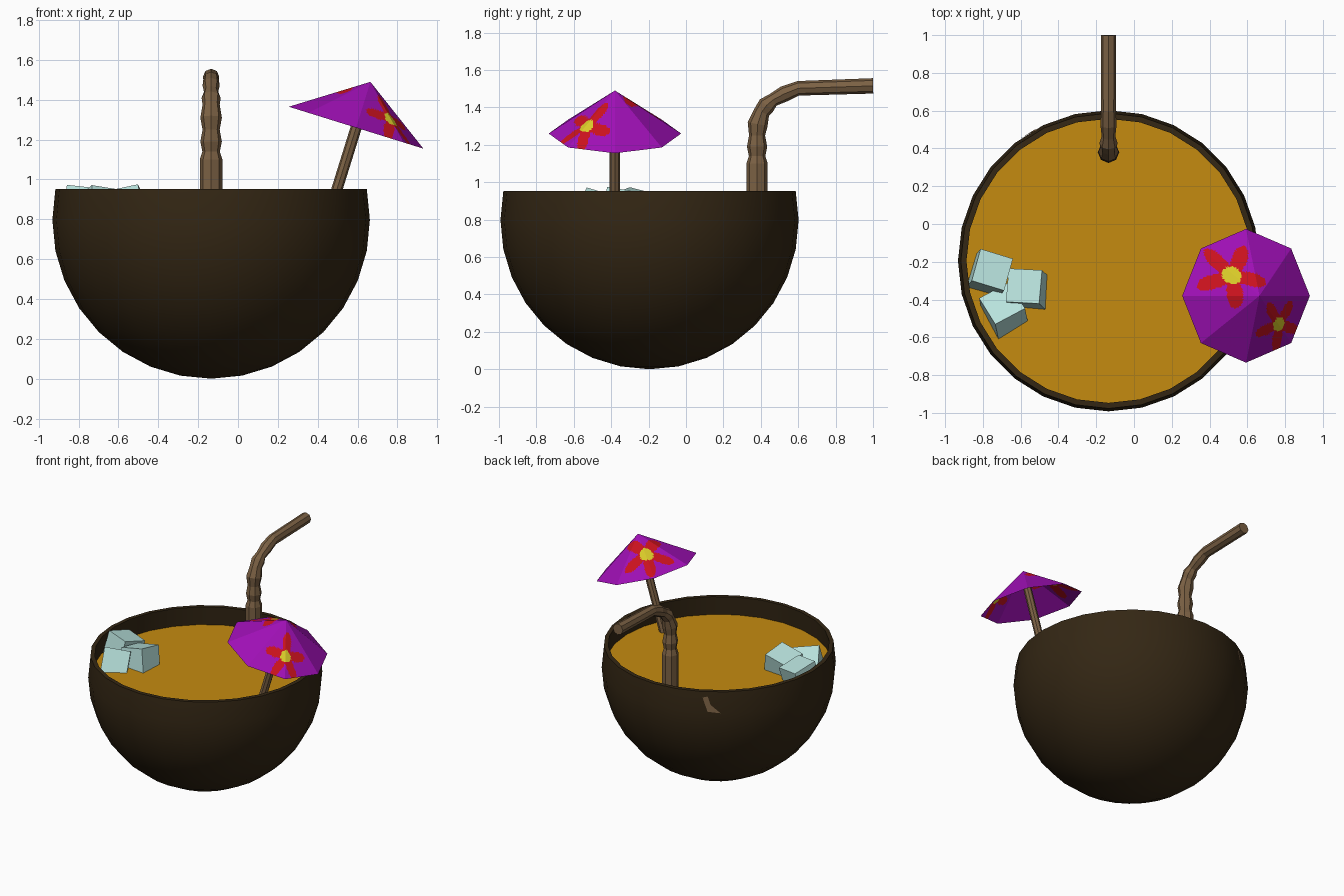
import bpy, bmesh, math
from mathutils import Vector, Matrix, Euler

if "Cube" in bpy.data.objects:
    bpy.data.objects.remove(bpy.data.objects["Cube"])


def mat(name, rgb):
    m = bpy.data.materials.new(name)
    m.diffuse_color = (*rgb, 1)
    m.use_nodes = True
    m.node_tree.nodes["Principled BSDF"].inputs["Base Color"].default_value = m.diffuse_color
    return m


SHELL = mat("dark shell brown", (0.034, 0.020, 0.007))
JUICE = mat("orange juice", (0.56, 0.26, 0.005))
WOOD = mat("straw brown", (0.20, 0.120, 0.058))
PURPLE = mat("umbrella purple", (0.35, 0.005, 0.47))
RED = mat("flower red", (0.60, 0.006, 0.013))
YELLOW = mat("flower yellow", (0.70, 0.60, 0.022))
ICE = mat("ice blue", (0.48, 0.76, 0.72))


def finish(name, bm, *mats):
    bmesh.ops.recalc_face_normals(bm, faces=bm.faces)
    me = bpy.data.meshes.new(name)
    bm.to_mesh(me)
    bm.free()
    ob = bpy.data.objects.new(name, me)
    bpy.context.collection.objects.link(ob)
    for m in mats:
        me.materials.append(m)
    return ob


def smooth(ob, deg):
    bpy.ops.object.select_all(action='DESELECT')
    ob.select_set(True)
    bpy.context.view_layer.objects.active = ob
    bpy.ops.object.shade_smooth_by_angle(angle=math.radians(deg))


def skin(bm, rings):
    """Join equal vertex rings into a tube and return it."""
    n = len(rings[0])
    for a, b in zip(rings, rings[1:]):
        for i in range(n):
            j = (i + 1) % n
            bm.faces.new((a[i], a[j], b[j], b[i]))


def tube(name, path, sides, material):
    """Sweep a circle along (point, radius) pairs."""
    bm = bmesh.new()
    pts = [Vector(p) for p, r in path]
    rings = []
    for k, (p, r) in enumerate(path):
        t = (pts[min(k + 1, len(pts) - 1)] - pts[max(k - 1, 0)]).normalized()
        u = Vector((0, 1, 0)).cross(t) if abs(t.y) < 0.1 and abs(t.x) > 0.1 else Vector((1, 0, 0))
        u.normalize()
        v = t.cross(u)
        rings.append([bm.verts.new(pts[k] + r * (u * math.cos(a) + v * math.sin(a)))
                      for a in (2 * math.pi * i / sides for i in range(sides))])
    skin(bm, rings)
    bm.faces.new(rings[0])
    bm.faces.new(rings[-1])
    return finish(name, bm, material)


# Half coconut bowl: lathe of a 16-ring sphere cut just above its equator
CX, CY, R, SEG = -0.135, -0.195, 0.797, 28
STEP = math.radians(11.25)
profile = [(R * math.sin(k * STEP), R - R * math.cos(k * STEP)) for k in range(1, 10)]
profile += [(0.752, 0.953), (0.765, 0.80)]
bm = bmesh.new()
rings = [[bm.verts.new((CX + r * math.sin(2 * math.pi * i / SEG),
                        CY + r * math.cos(2 * math.pi * i / SEG), z))
          for i in range(SEG)] for r, z in profile]
skin(bm, rings)
pole = bm.verts.new((CX, CY, 0))
for i in range(SEG):
    bm.faces.new((pole, rings[0][(i + 1) % SEG], rings[0][i]))
smooth(finish("coconut_bowl", bm, SHELL), 35)

# Drink surface
bm = bmesh.new()
bmesh.ops.create_circle(bm, cap_ends=True, segments=SEG, radius=0.765,
                        matrix=Matrix.Translation((CX, CY, 0.815)) @ Matrix.Rotation(math.pi / 2, 4, 'Z'))
for f in bm.faces:
    if f.normal.z < 0:
        f.normal_flip()
finish("drink", bm, JUICE)

# Small bare spot on the outside of the shell
bm = bmesh.new()
spot = []
for a, z in ((126, 0.80), (119.5, 0.81), (117, 0.91), (119.5, 0.92), (121, 0.86)):
    rad = 0.798 - 0.09 * max(0, z - 0.80)
    spot.append(bm.verts.new((CX + rad * math.cos(math.radians(a)),
                              CY + rad * math.sin(math.radians(a)), z)))
bm.faces.new(spot)
finish("shell_spot", bm, WOOD)

# Bendy straw with corrugated elbow
straw = [(0.38, 0.60, 0.057), (0.38, 1.10, 0.057), (0.38, 1.14, 0.044), (0.38, 1.19, 0.054),
         (0.38, 1.25, 0.043), (0.383, 1.31, 0.054), (0.405, 1.375, 0.043), (0.43, 1.41, 0.048),
         (0.465, 1.44, 0.036), (0.525, 1.472, 0.043), (0.60, 1.502, 0.039), (1.0, 1.515, 0.041)]
tube("bendy_straw", [((CX, y, z), r) for y, z, r in straw], 8, WOOD)

# Paper umbrella: octagonal cone, finely divided so flowers can be coloured by rule
TILT = math.radians(17.3)
HUB = Vector((0.593, -0.38, 1.26))
RAD, HGT = 0.354, 0.241
FLOWERS = ((-0.118, 0.11, 1.0), (0.155, -0.15, 0.8))


def flower_index(p):
    for fx, fy, s in FLOWERS:
        dx, dy = (p.x - fx) / s, (p.y - fy) / s
        d, a = math.hypot(dx, dy), math.atan2(dy, dx)
        if d < 0.046:
            return 2
        if d < 0.118 + 0.060 * math.cos(5 * (a - math.radians(58))):
            return 1
    return 0


bm = bmesh.new()
apex = bm.verts.new((0, 0, HGT))
rim = [bm.verts.new((RAD * math.cos(k * math.pi / 4), RAD * math.sin(k * math.pi / 4), 0))
       for k in range(8)]
for k in range(8):
    bm.faces.new((apex, rim[k], rim[(k + 1) % 8]))
bmesh.ops.subdivide_edges(bm, edges=bm.edges[:], cuts=27, use_grid_fill=True)
for f in bm.faces:
    f.material_index = flower_index(f.calc_center_median())
bm.transform(Matrix.Translation(HUB) @ Matrix.Rotation(TILT, 4, 'Y'))
finish("umbrella_canopy", bm, PURPLE, RED, YELLOW)

# Umbrella stick
axis = Vector((math.sin(TILT), 0, math.cos(TILT)))
tube("umbrella_stick", [(HUB - axis * 0.65, 0.028), (HUB + axis * 0.21, 0.028)], 8, WOOD)

# Ice cubes
for n, (loc, rot, size) in enumerate((((-0.765, -0.26, 0.855), (-14, 6, -17), 0.18),
                                      ((-0.565, -0.345, 0.855), (-10, -12, -3), 0.18),
                                      ((-0.69, -0.46, 0.84), (-26, 8, 28), 0.18))):
    bm = bmesh.new()
    e = Euler([math.radians(d) for d in rot], 'XYZ')
    bmesh.ops.create_cube(bm, size=size, matrix=Matrix.Translation(loc) @ e.to_matrix().to_4x4())
    finish(f"ice_cube_{n + 1}", bm, ICE)
